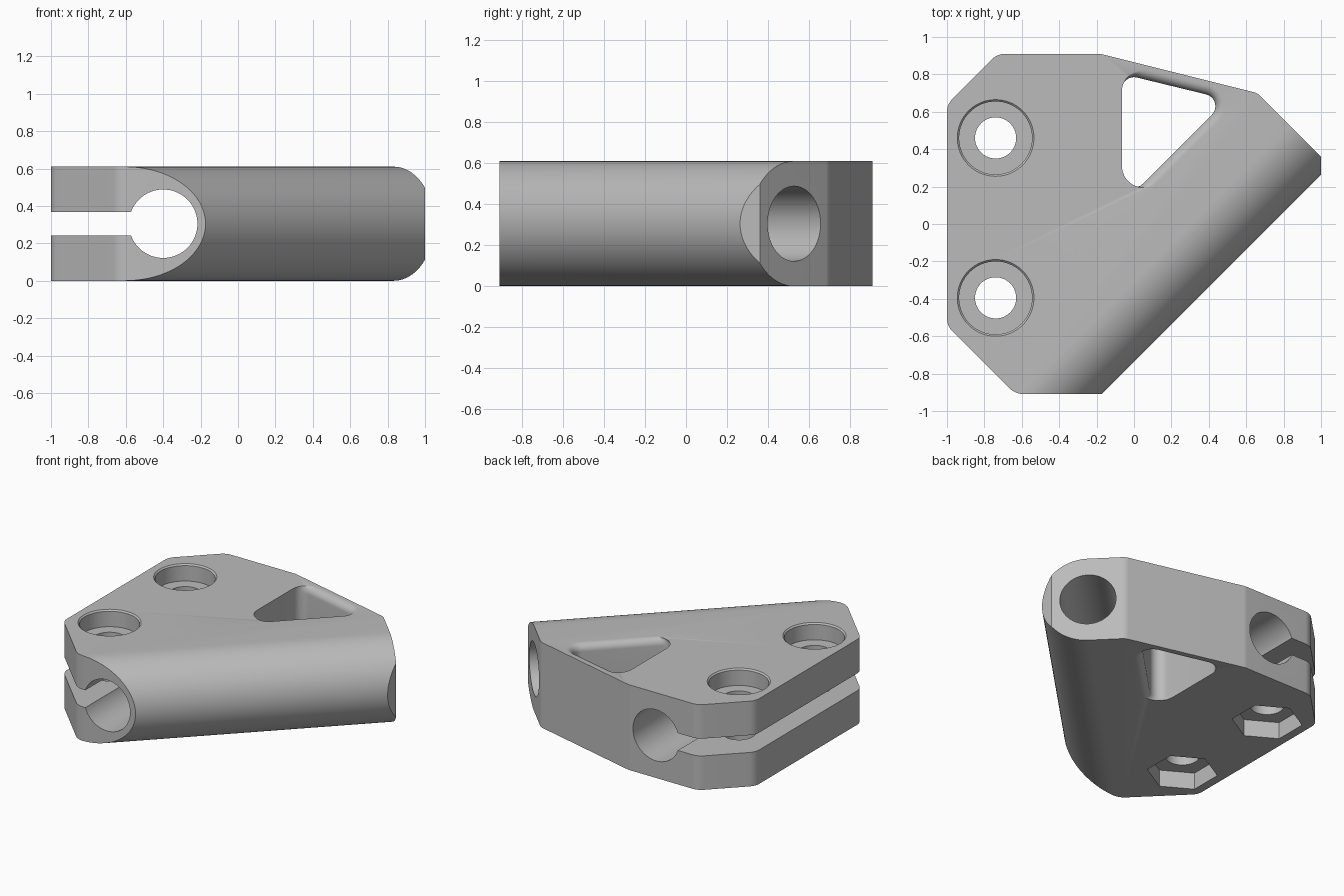
import bpy, bmesh
from math import sin, cos, pi, radians, sqrt
from mathutils import Vector

cube = bpy.data.objects.get("Cube")
if cube:
    bpy.data.objects.remove(cube, do_unlink=True)

H = 0.61            # block thickness
MID = H / 2
CLAMP_X, BORE = -0.40, 0.183

grey = bpy.data.materials.new("grey_plastic")
grey.use_nodes = True
grey.diffuse_color = (0.5, 0.5, 0.5, 1)
grey.node_tree.nodes["Principled BSDF"].inputs["Base Color"].default_value = (0.5, 0.5, 0.5, 1)


def loft(name, rings):
    """Closed solid skinned through rings of equal point count."""
    bm = bmesh.new()
    loops = [[bm.verts.new(p) for p in ring] for ring in rings]
    n = len(loops[0])
    for a, b in zip(loops, loops[1:]):
        for i in range(n):
            j = (i + 1) % n
            bm.faces.new((a[i], a[j], b[j], b[i]))
    bm.faces.new(loops[0][::-1])
    bm.faces.new(loops[-1])
    bmesh.ops.recalc_face_normals(bm, faces=bm.faces)
    mesh = bpy.data.meshes.new(name)
    bm.to_mesh(mesh)
    bm.free()
    mesh.materials.append(grey)
    obj = bpy.data.objects.new(name, mesh)
    bpy.context.collection.objects.link(obj)
    return obj


def circle(cx, cy, r, z, n=64, turn=0.0):
    return [(cx + r * cos(turn + 2 * pi * i / n), cy + r * sin(turn + 2 * pi * i / n), z)
            for i in range(n)]


def tube(name, start, end, r, n=64):
    """Round bar between two points at mid height."""
    a, b = Vector((*start, MID)), Vector((*end, MID))
    side = (b - a).normalized().cross(Vector((0, 0, 1)))
    ring = [side * (r * cos(2 * pi * i / n)) + Vector((0, 0, r * sin(2 * pi * i / n)))
            for i in range(n)]
    return loft(name, [[a + p for p in ring], [b + p for p in ring]])


def rounded(corners, steps=8):
    """Polygon with each corner (x, y, radius) filleted."""
    out = []
    for i, (x, y, r) in enumerate(corners):
        p = Vector((x, y))
        if r == 0:
            out.append(p)
            continue
        u = (Vector(corners[i - 1][:2]) - p).normalized()
        v = (Vector(corners[(i + 1) % len(corners)][:2]) - p).normalized()
        half = u.angle(v) / 2
        centre = p + (u + v).normalized() * (r / sin(half))
        s = p + u * (r * cos(half) / sin(half)) - centre
        e = p + v * (r * cos(half) / sin(half)) - centre
        for k in range(steps + 1):
            out.append(centre + s.lerp(e, k / steps).normalized() * r)
    return out


def cut(target, tool, operation="DIFFERENCE"):
    mod = target.modifiers.new("cut", "BOOLEAN")
    mod.operation, mod.solver, mod.object = operation, "EXACT", tool
    bpy.context.view_layer.objects.active = target
    bpy.ops.object.modifier_apply(modifier=mod.name)
    bpy.data.objects.remove(tool, do_unlink=True)


# Block outline, made too tall and then trimmed
outline = rounded([
    (-1, 0.64, 0.10), (-0.73, 0.91, 0.10), (-0.18, 0.91, 0.10), (0.66, 0.70, 0.08),
    (1, 0.36, 0), (1, 0.26, 0), (-0.17, -0.91, 0), (-0.635, -0.91, 0.12), (-1, -0.545, 0.10)])
body = loft("clamp_block", [[(p.x, p.y, z) for p in outline] for z in (-0.2, H + 0.2)])

# Half-round envelope along the diagonal gives the rounded edge, top and bottom
along = Vector((1, 1, 0)) / sqrt(2)
across = Vector((1, -1, 0)) / sqrt(2)
axis = Vector((0.83, 0.525, 0))
arc = [(MID * cos(a), MID + MID * sin(a)) for a in (-pi / 2 + pi * i / 40 for i in range(41))]
section = [(-3, 0)] + arc + [(-3, H)]
envelope = loft("envelope", [[axis + along * t + across * n + Vector((0, 0, z))
                              for n, z in section] for t in (-3, 2)])
cut(body, envelope, "INTERSECT")

# Clamp bore with its slot, and the blind diagonal socket
cut(body, tube("clamp_bore", (CLAMP_X, -2), (CLAMP_X, 2), BORE))
slot = [(-1.3, -2), (CLAMP_X, -2), (CLAMP_X, 2), (-1.3, 2)]
cut(body, loft("slot", [[(x, y, z) for x, y in slot] for z in (0.243, 0.367)]))
outer_end, inner_end = axis + along * 0.5, axis - along * 1.1
cut(body, tube("diagonal_socket", outer_end.xy, inner_end.xy, BORE))

# Bolt holes: counterbore above, hexagonal nut pocket below
steps = [(0.11, -0.2), (0.11, H - 0.12), (0.195, H - 0.12), (0.195, H - 0.01),
         (0.205, H), (0.205, H + 0.2)]
for y in (0.46, -0.395):
    cut(body, loft("bolt_hole", [circle(-0.74, y, r, z) for r, z in steps]))
    cut(body, loft("nut_pocket", [circle(-0.74, y, 0.23, z, 6, pi / 2) for z in (-0.2, 0.12)]))


# Triangular window with rounded rims on its two sloping sides
def window_ring(d, z):
    r = 0.065 + d
    corners = [((0.37, 0.63), -45, 76), ((d, 0.72 - 0.24 * d), 76, 180),
               ((d, 0.26 + d), 180, 315)]
    return [(c[0] + r * cos(radians(a + (b - a) * k / 10)),
             c[1] + r * sin(radians(a + (b - a) * k / 10)), z)
            for c, a, b in corners for k in range(11)]


FILLET = 0.05
rim = [(FILLET * (1 - cos(a)), FILLET * (1 - sin(a))) for a in (pi / 2 * k / 8 for k in range(9))]
levels = [(FILLET, -0.2)] + [(d, h) for d, h in reversed(rim)]
levels += [(d, H - h) for d, h in rim] + [(FILLET, H + 0.2)]
cut(body, loft("window", [window_ring(d, z) for d, z in levels]))

# Smooth the round surfaces, keep edges sharp
bpy.ops.object.select_all(action="DESELECT")
body.select_set(True)
bpy.context.view_layer.objects.active = body
bpy.ops.object.shade_smooth_by_angle(angle=radians(30))
